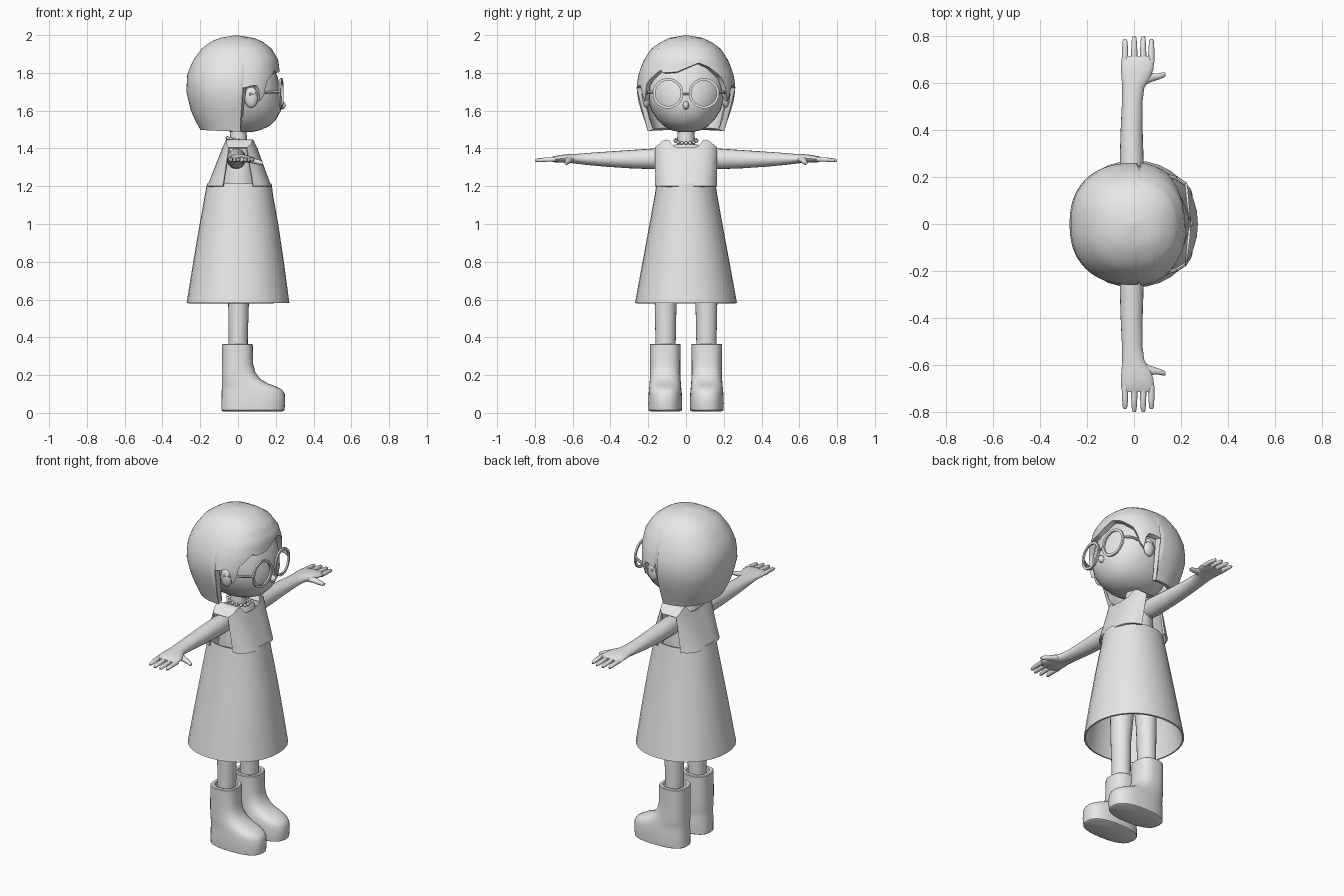
import bpy, bmesh, math
from mathutils import Vector

if "Cube" in bpy.data.objects:
    bpy.data.objects.remove(bpy.data.objects["Cube"])

mat = bpy.data.materials.new("light_grey")
mat.diffuse_color = (0.8, 0.8, 0.8, 1)
mat.use_nodes = True
mat.node_tree.nodes["Principled BSDF"].inputs["Base Color"].default_value = mat.diffuse_color


def add(name, bm, mirror=False, thick=0):
    bmesh.ops.recalc_face_normals(bm, faces=bm.faces)
    me = bpy.data.meshes.new(name)
    bm.to_mesh(me)
    bm.free()
    me.materials.append(mat)
    ob = bpy.data.objects.new(name, me)
    bpy.context.collection.objects.link(ob)
    if thick:
        s = ob.modifiers.new("thickness", 'SOLIDIFY')
        s.thickness, s.offset = thick, -1
    if mirror:
        m = ob.modifiers.new("mirror", 'MIRROR')
        m.use_axis = (False, True, False)
    return ob


def lerp(table, t):
    """Piecewise linear lookup in (key, value) pairs."""
    if t <= table[0][0]:
        return table[0][1]
    for (a, u), (b, v) in zip(table, table[1:]):
        if t <= b:
            return u + (v - u) * (t - a) / (b - a)
    return table[-1][1]


def spow(c, e):
    return math.copysign(abs(c) ** (2 / e), c)


def loft(name, rings, axis='z', n=24, e=2, caps=True, **kw):
    """Rings are (height, a_min, a_max, b_centre, b_radius)."""
    bm = bmesh.new()
    loops = []
    for h, a0, a1, bc, br in rings:
        loop = []
        for i in range(n):
            t = 2 * math.pi * i / n
            a = (a0 + a1) / 2 + (a1 - a0) / 2 * spow(math.cos(t), e)
            b = bc + br * spow(math.sin(t), e)
            loop.append(bm.verts.new({'z': (a, b, h), 'y': (a, h, b), 'x': (h, a, b)}[axis]))
        loops.append(loop)
    for p, q in zip(loops, loops[1:]):
        for i in range(n):
            j = (i + 1) % n
            bm.faces.new((p[i], p[j], q[j], q[i]))
    if caps:
        bm.faces.new(loops[0])
        bm.faces.new(loops[-1])
    return add(name, bm, **kw)


def ball(name, c, s, **kw):
    bm = bmesh.new()
    bmesh.ops.create_uvsphere(bm, u_segments=16, v_segments=10, radius=1)
    for v in bm.verts:
        v.co = Vector((v.co.x * s[0] + c[0], v.co.y * s[1] + c[1], v.co.z * s[2] + c[2]))
    return add(name, bm, **kw)


def rod(name, p, q, r, **kw):
    p, q = Vector(p), Vector(q)
    bm = bmesh.new()
    bmesh.ops.create_cone(bm, cap_ends=True, segments=8, radius1=r, radius2=r, depth=(q - p).length)
    rot = (q - p).to_track_quat('Z', 'Y')
    for v in bm.verts:
        v.co = rot @ v.co + (p + q) / 2
    return add(name, bm, **kw)


# head, nose, ears, neck
loft("head", [(1.488, -.03, .08, 0, .04), (1.497, -.09, .12, 0, .08), (1.52, -.13, .17, 0, .12),
              (1.55, -.16, .2, 0, .15), (1.6, -.18, .227, 0, .182), (1.65, -.19, .232, 0, .2),
              (1.7, -.19, .226, 0, .21), (1.78, -.18, .21, 0, .205), (1.86, -.14, .17, 0, .16),
              (1.92, -.05, .08, 0, .07)], n=32, e=2.15)
ball("nose", (.228, 0, 1.628), (.025, .016, .022))
ball("ear", (.07, .21, 1.67), (.036, .022, .055), mirror=True)
loft("neck", [(1.36, -.05, .055, 0, .055), (1.44, -.043, .047, 0, .045), (1.53, -.04, .045, 0, .043)])

# bob hair: dome whose lower edge height depends on the direction
back = [(1.5, .2), (1.55, .227), (1.6, .247), (1.7, .27), (1.8, .262), (1.87, .228), (1.93, .182),
        (1.965, .135), (1.985, .09), (2, 0)]
front = [(1.5, .16), (1.6, .205), (1.7, .228), (1.8, .228), (1.87, .22), (1.93, .185),
         (1.965, .14), (1.985, .095), (2, 0)]
side = [(1.5, .202), (1.58, .232), (1.65, .252), (1.72, .263), (1.8, .25), (1.87, .222),
        (1.93, .182), (1.965, .132), (1.985, .09), (2, 0)]
edge = [(-180, 1.5), (-87, 1.49), (-84, 1.72), (-70, 1.735), (-64, 1.73), (-60, 1.65), (-55, 1.67),
        (-50, 1.75), (-38, 1.79), (-30, 1.815), (-26, 1.80), (-8, 1.805), (4, 1.835), (14, 1.853),
        (28, 1.83), (46, 1.77), (54, 1.68), (60, 1.65), (64, 1.73), (70, 1.735), (84, 1.72),
        (87, 1.49), (180, 1.5)]
bm = bmesh.new()
top = bm.verts.new((-.01, 0, 2))
cols, N, M = [], 120, 16
for i in range(N):
    deg = -180 + 360 * i / N
    t = math.radians(deg)
    low, col = lerp(edge, deg), []
    for k in range(M):
        u = k / (M - 1)
        z = low + (1.997 - low) * math.sin(u * math.pi / 2)
        rx = lerp(front if math.cos(t) > 0 else back, z)
        col.append(bm.verts.new((-.01 * (z - 1.5) * 2 + rx * spow(math.cos(t), 2.3),
                                 lerp(side, z) * spow(math.sin(t), 2.3), z)))
    cols.append(col)
for i in range(N):
    p, q = cols[i], cols[(i + 1) % N]
    for k in range(M - 1):
        bm.faces.new((p[k], q[k], q[k + 1], p[k + 1]))
    bm.faces.new((p[-1], q[-1], top))
add("bob_hair", bm, thick=.03)

# round glasses
bm = bmesh.new()
R, W, H, S = .074, .007, .005, 36
rim = []
for i in range(S):
    t = 2 * math.pi * i / S
    ring = []
    for dr, dx in ((-W, -H), (W, -H), (W, H), (-W, H)):
        y = (R + dr) * math.cos(t)
        ring.append(bm.verts.new((.229 + dx - .1 * y, .095 + y, 1.692 + (R + dr) * math.sin(t))))
    rim.append(ring)
for i in range(S):
    for k in range(4):
        p, q = rim[i], rim[(i + 1) % S]
        bm.faces.new((p[k], q[k], q[(k + 1) % 4], p[(k + 1) % 4]))
add("glasses_rim", bm, mirror=True)
rod("glasses_bridge", (.236, -.025, 1.69), (.236, .025, 1.69), .007)
rod("glasses_temple", (.222, .168, 1.7), (.18, .195, 1.7), .008, mirror=True)
rod("glasses_arm", (.18, .195, 1.7), (.06, .228, 1.685), .008, mirror=True)

# bead necklace
for i in range(16):
    t = 2 * math.pi * i / 16
    ball("necklace_bead", (.005 + .062 * math.cos(t), .058 * math.sin(t), 1.442 - .014 * math.cos(t)),
         (.009, .009, .009))

# torso under the dress
loft("torso", [(.85, -.13, .13, 0, .15), (1.0, -.11, .12, 0, .14), (1.2, -.1, .12, 0, .125),
               (1.32, -.085, .1, 0, .13), (1.39, -.06, .07, 0, .115), (1.42, -.045, .05, 0, .06)])

# bodice: front and back panels joined over the shoulders, open armholes
bm = bmesh.new()
cols, K, YN = [], 8, 23
ys = [-.165 + .33 * i / (YN - 1) for i in range(YN)]
for y in ys:
    ztop = lerp([(0, 1.405), (.07, 1.41), (.085, 1.445), (.115, 1.447), (.165, 1.405)], abs(y))
    round_ = (1 - (abs(y) / .166) ** 3) ** .6
    path = []
    for s, lo, hi, elo, ehi in ((1, .176, .085, .072, .035), (-1, .162, .065, .072, .04)):
        panel = []
        for k in range(K):
            z = 1.2 + (ztop - 1.2) * k / (K - 1)
            f = (z - 1.2) / .25
            mid, end = lo + (hi - lo) * f, elo + (ehi - elo) * f
            panel.append(bm.verts.new((s * (end + (mid - end) * round_), y, z)))
        path += panel if s > 0 else panel[::-1]
    cols.append(path)
for i in range(YN - 1):
    for k in range(2 * K - 1):
        if k == K - 1 and abs(ys[i] + ys[i + 1]) / 2 < .075:
            continue
        p, q = cols[i], cols[i + 1]
        bm.faces.new((p[k], q[k], q[k + 1], p[k + 1]))
add("dress_bodice", bm, thick=.01)

# flared skirt, open below
loft("dress_skirt", [(.582, -.272, .272, 0, .27), (.8, -.237, .243, 0, .23), (1.0, -.203, .213, 0, .193),
                     (1.15, -.176, .186, 0, .166), (1.215, -.164, .178, 0, .156)],
     n=32, e=2.1, caps=False, thick=.01)

# small stitched v on the chest
rod("chest_stitch", (.129, 0, 1.318), (.122, .014, 1.337), .002, mirror=True)

# arms and hands
loft("arm", [(.09, -.055, .04, 1.345, .05), (.165, -.06, .043, 1.345, .055), (.3, -.06, .04, 1.343, .048),
             (.42, -.056, .036, 1.343, .04), (.52, -.051, .036, 1.344, .032), (.58, -.05, .044, 1.345, .026),
             (.62, -.053, .07, 1.347, .023), (.66, -.056, .083, 1.346, .02), (.7, -.054, .086, 1.343, .016),
             (.715, -.05, .083, 1.342, .01)], axis='y', n=20, mirror=True)
for x, tip in ((-.038, .788), (.001, .8), (.039, .8), (.074, .788)):
    d = .35 * (x - .015)
    loft("finger", [(.69, x - .014, x + .014, 1.342, .013), (.74, x - .013, x + .013, 1.341, .012),
                    (tip - .01, x - .01, x + .01, 1.337, .01), (tip, x - .005, x + .005, 1.335, .005)],
         axis='y', n=10, mirror=True)
loft("thumb", [(.03, .58, .65, 1.345, .018), (.07, .603, .642, 1.338, .016),
               (.1, .613, .64, 1.33, .014), (.125, .622, .645, 1.324, .011), (.133, .63, .644, 1.322, .006)],
     axis='x', n=12, mirror=True)

# legs and boots
loft("leg", [(.2, -.048, .05, .108, .05), (.4, -.05, .052, .108, .054), (.6, -.052, .058, .108, .058),
             (.9, -.065, .075, .09, .075)], mirror=True)
loft("boot", [(.008, -.08, .235, .11, .078), (.014, -.088, .246, .11, .088), (.05, -.088, .25, .11, .09),
              (.1, -.087, .248, .11, .088), (.122, -.086, .235, .11, .086), (.14, -.086, .2, .11, .084),
              (.155, -.086, .16, .11, .083), (.18, -.086, .118, .11, .081), (.215, -.086, .092, .11, .08),
              (.26, -.085, .08, .11, .08), (.362, -.084, .078, .11, .081), (.366, -.08, .074, .11, .077),
              (.366, -.062, .06, .11, .06), (.33, -.06, .058, .11, .058)], n=32, e=2.5, mirror=True)

# bake modifiers and smooth
bpy.ops.object.select_all(action='SELECT')
bpy.context.view_layer.objects.active = bpy.context.selected_objects[0]
bpy.ops.object.convert(target='MESH')
bpy.ops.object.shade_smooth_by_angle(angle=math.radians(40))
